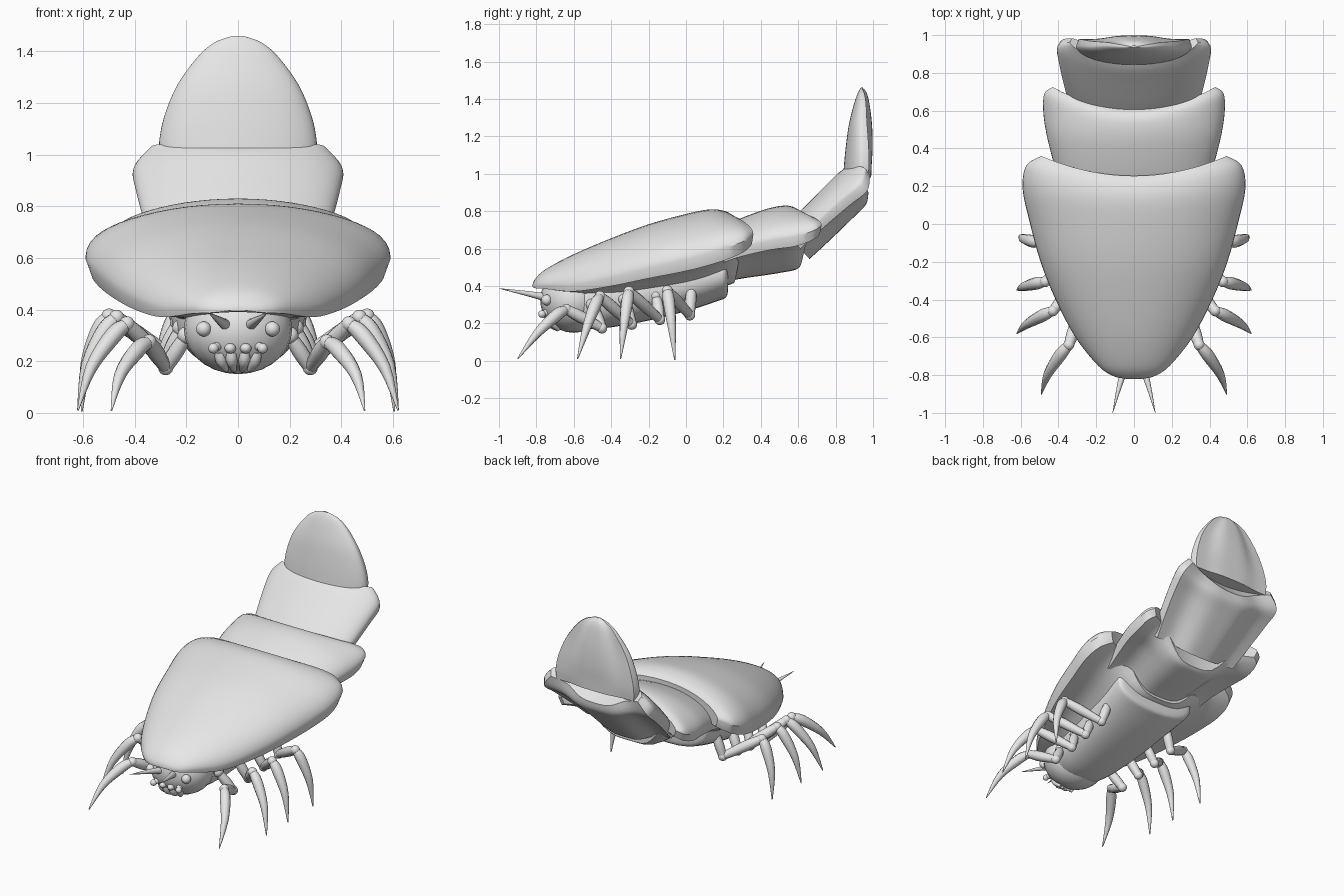
import bpy, bmesh, math
from mathutils import Vector

cube = bpy.data.objects.get("Cube")
if cube:
    bpy.data.objects.remove(cube)

grey = bpy.data.materials.new("plain_grey")
grey.use_nodes = True
colour = (0.8, 0.8, 0.8, 1)
grey.diffuse_color = colour
for node in grey.node_tree.nodes:
    if node.type == 'BSDF_PRINCIPLED':
        node.inputs["Base Color"].default_value = colour


def refine(rows, steps):
    """Smooth a list of rows with a Catmull-Rom spline."""
    out = []
    for i in range(len(rows) - 1):
        a, b, c, d = (rows[max(0, min(len(rows) - 1, i + k))] for k in (-1, 0, 1, 2))
        for s in range(steps):
            t = s / steps
            out.append([q + t / 2 * (r - p + t * (2 * p - 5 * q + 4 * r - w + t * (3 * (q - r) + w - p)))
                        for p, q, r, w in zip(a, b, c, d)])
    return out + [list(rows[-1])]


def activate(ob):
    bpy.ops.object.select_all(action='DESELECT')
    ob.select_set(True)
    bpy.context.view_layer.objects.active = ob


def finish(ob, angle=40):
    activate(ob)
    if not ob.data.materials:
        ob.data.materials.append(grey)
    bpy.ops.object.shade_smooth_by_angle(angle=math.radians(angle))


def loft(name, rings, caps, angle):
    """Skin a list of closed rings; caps lists the end faces as ring indices."""
    n = len(rings[0])
    last = (len(rings) - 1) * n
    faces = [(i * n + k, i * n + (k + 1) % n, (i + 1) * n + (k + 1) % n, (i + 1) * n + k)
             for i in range(len(rings) - 1) for k in range(n)]
    for cap in caps:
        faces += [cap, tuple(last + k for k in cap)]
    mesh = bpy.data.meshes.new(name)
    mesh.from_pydata([v for ring in rings for v in ring], [], faces)
    bm = bmesh.new()
    bm.from_mesh(mesh)
    bmesh.ops.recalc_face_normals(bm, faces=bm.faces)
    bm.to_mesh(mesh)
    bm.free()
    ob = bpy.data.objects.new(name, mesh)
    bpy.context.collection.objects.link(ob)
    finish(ob, angle)


def segment(name, degrees, rows):
    """Domed plate with a belly bulge below.
    Rows: y, z of the crest, half width, drop to the edge, rearward sweep, drop to the belly."""
    a = math.radians(degrees)
    tangent = Vector((0, math.cos(a), math.sin(a)))
    normal = Vector((0, -math.sin(a), math.cos(a)))
    half = 14
    arc = [j / half * math.pi / 2 for j in range(-half, half + 1)]
    rings = []
    for y, z, w, h, sweep, belly in refine(rows, 4):
        section = [(math.sin(t), h * (1 - math.cos(t))) for t in arc]
        # underside: bevelled in from the widest edge, swelling to the belly
        rim = h + 0.11 * w
        section += [(0.96 * math.sin(t), rim + (belly - rim) * math.exp(-(math.sin(t) / 0.55) ** 4))
                    for t in reversed(arc)]
        rings.append([Vector((w * u, y, z)) + tangent * sweep * u * u - normal * drop
                      for u, drop in section])
    n = 4 * half + 2
    caps = [(j, j + 1, n - 2 - j, n - 1 - j) for j in range(2 * half)]
    loft(name, rings, caps, 32)


def trunk(name, rows, sides=28):
    """Closed body segment. Rows: y, z of the centre, half width, half height."""
    rings = []
    for y, z, w, h in refine(rows, 4):
        ring = []
        for k in range(sides):
            c, s = math.cos(k * math.tau / sides), math.sin(k * math.tau / sides)
            c, s = (math.copysign(abs(v) ** 0.85, v) for v in (c, s))
            ring.append(Vector((w * c, y, z + h * s)))
        rings.append(ring)
    loft(name, rings, [tuple(range(sides))], 40)


def ball(name, centre, radii):
    bpy.ops.mesh.primitive_uv_sphere_add(segments=24, ring_count=14, location=centre)
    ob = bpy.context.object
    ob.name = name
    ob.scale = radii
    finish(ob)


def limb(name, points, steps=4):
    """Tapered round tube through points of x, y, z, radius."""
    points = refine(points, steps)
    curve = bpy.data.curves.new(name, 'CURVE')
    curve.dimensions = '3D'
    curve.bevel_depth = 1
    curve.bevel_resolution = 3
    curve.use_fill_caps = True
    spline = curve.splines.new('POLY')
    spline.points.add(len(points) - 1)
    for p, (x, y, z, r) in zip(spline.points, points):
        p.co = (x, y, z, 1)
        p.radius = max(r, 0.001)
    ob = bpy.data.objects.new(name, curve)
    bpy.context.collection.objects.link(ob)
    activate(ob)
    bpy.ops.object.convert(target='MESH')
    finish(bpy.context.object)


# Plated segments, from the head to the raised tail
segment("front_shell", 0, [
    (-.82, .41, .04, .01, 0, .015), (-.805, .44, .11, .04, 0, .05), (-.75, .49, .19, .085, 0, .1),
    (-.6, .57, .31, .165, 0, .23), (-.4, .655, .415, .21, 0, .36), (-.2, .73, .495, .235, 0, .42),
    (0, .785, .555, .24, .02, .44), (.13, .81, .59, .215, .06, .43), (.21, .8, .57, .16, .1, .4),
    (.255, .775, .49, .1, .105, .36)])
segment("middle_segment", 0, [
    (.2, .72, .4, .15, 0, .3), (.3, .765, .42, .16, 0, .325), (.44, .815, .46, .17, .02, .355),
    (.53, .83, .48, .165, .06, .355), (.58, .82, .475, .12, .11, .335),
    (.605, .795, .43, .07, .12, .295)])
segment("rear_segment", 42, [
    (.52, .7, .33, .1, 0, .21), (.62, .81, .36, .11, 0, .223), (.74, .93, .395, .12, .03, .226),
    (.81, 1.0, .405, .13, .06, .225), (.85, 1.03, .34, .08, .08, .185)])
segment("tail_segment", 90, [
    (.84, .98, .3, .1, 0, .15), (.845, 1.05, .305, .1, 0, .148), (.855, 1.15, .285, .09, 0, .143),
    (.872, 1.27, .235, .07, 0, .122), (.9, 1.38, .155, .045, 0, .08),
    (.92, 1.435, .09, .022, 0, .045), (.935, 1.46, .02, .003, 0, .01)])

# Main body and head
trunk("front_body", [
    (-.66, .32, .15, .12), (-.5, .33, .21, .16), (-.25, .37, .25, .165),
    (0, .43, .28, .165), (.17, .47, .3, .15), (.215, .48, .29, .14), (.225, .48, .22, .1)])
ball("head", (0, -.6, .325), (.21, .18, .175))
for side, sx in (("left", 1), ("right", -1)):
    limb(side + "_horn", [(sx * .04, -.73, .335, .024), (sx * .075, -.85, .36, .014),
                          (sx * .113, -1, .387, .001)])
    limb(side + "_eye_stalk", [(sx * .09, -.68, .325, .035), (sx * .13, -.74, .325, .022)])
    ball(side + "_eye", (sx * .133, -.745, .325), (.029, .029, .029))
    limb(side + "_feeler", [(sx * .06, -.7, .27, .026), (sx * .092, -.765, .252, .016)])
    ball(side + "_feeler_tip", (sx * .095, -.77, .25), (.02, .02, .02))
    ball(side + "_mouth_knob", (sx * .03, -.76, .25), (.022, .025, .02))
    for k in (0, 1):
        limb(f"{side}_jaw_{k}", [(sx * (.025 + .045 * k), -.735 + .015 * k, .235, .022),
                                 (sx * (.024 + .04 * k), -.725 + .015 * k, .2, .022),
                                 (sx * (.015 + .03 * k), -.68, .165, .01)])

# Walking legs: hip, elbow, knee and claw tip of each pair
LEGS = [
    ((.2, -.5, .3), (.28, -.45, .175), (.345, -.64, .275), (.49, -.9, .01)),
    ((.22, -.33, .33), (.28, -.29, .195), (.43, -.46, .345), (.62, -.58, .01)),
    ((.23, -.16, .35), (.29, -.14, .22), (.47, -.305, .37), (.62, -.35, .01)),
    ((.24, .03, .4), (.29, .02, .245), (.5, -.1, .375), (.605, -.06, .005)),
]
for i, joints in enumerate(LEGS, 1):
    for side, sx in (("left", 1), ("right", -1)):
        hip, elbow, knee, tip = (Vector((sx * x, y, z)) for x, y, z in joints)
        name = f"{side}_leg_{i}"
        ball(name + "_hip", hip, (.034, .034, .034))
        limb(name + "_thigh", [(*hip, .024), (*hip.lerp(elbow, .5), .031), (*elbow, .026)])
        ball(name + "_elbow", elbow, (.029, .029, .029))
        limb(name + "_shin", [(*elbow, .024), (*elbow.lerp(knee, .6), .033), (*knee, .026)])
        ball(name + "_knee", knee, (.029, .029, .029))
        upper = knee.lerp(tip, .2) + Vector((sx * .015, 0, .022))
        lower = knee.lerp(tip, .6) + Vector((sx * .025, 0, .03))
        limb(name + "_claw", [(*knee, .024), (*upper, .033), (*lower, .023), (*tip, .003)])
